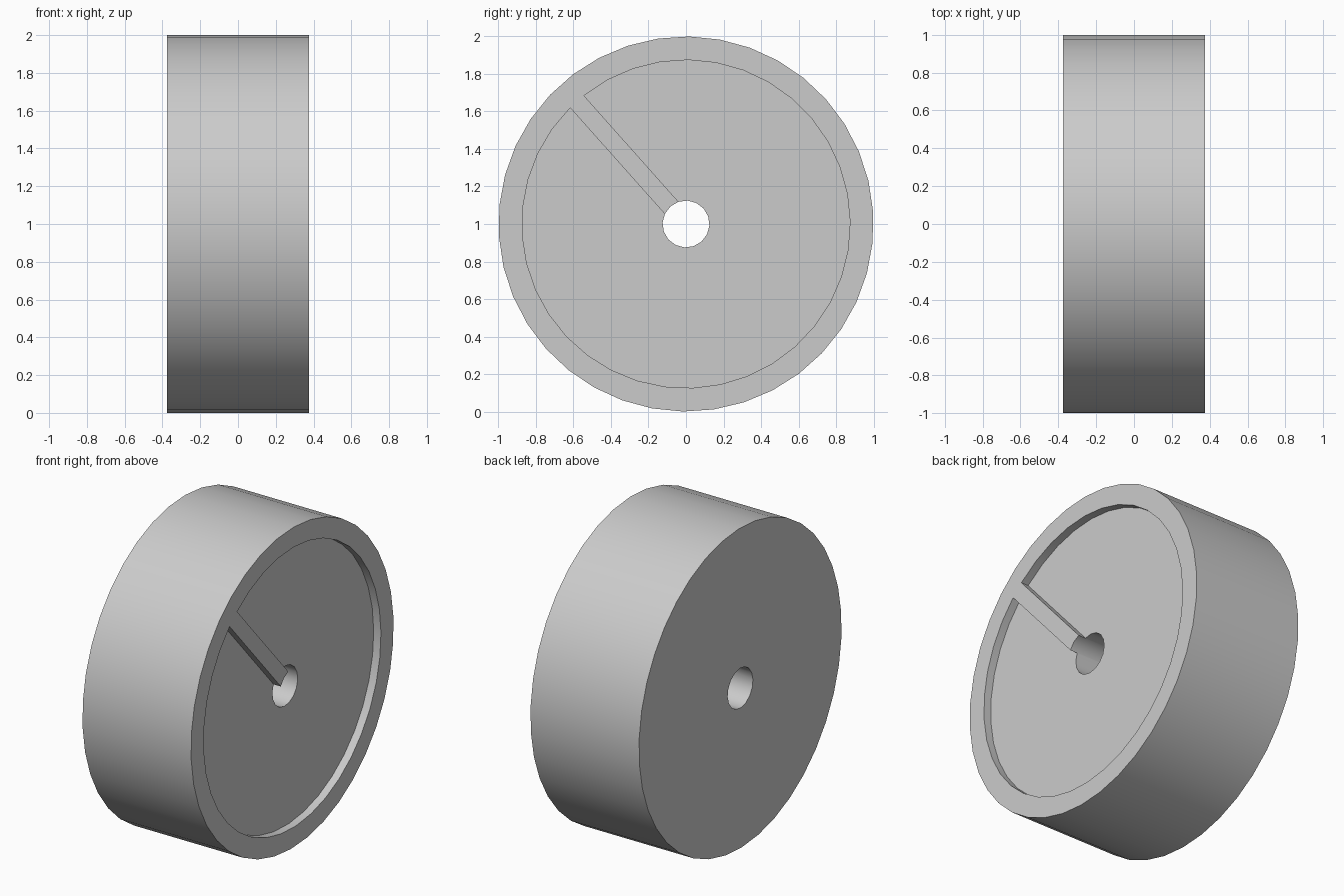
import bpy
import bmesh
from math import radians, sin, cos, asin, sqrt, pi

if "Cube" in bpy.data.objects:
    bpy.data.objects.remove(bpy.data.objects["Cube"], do_unlink=True)

HALF_WIDTH = 0.375
RIM_RADIUS, RECESS_RADIUS, HOLE_RADIUS = 1.0, 0.875, 0.125
RECESS_DEPTH = 0.05
SPOKE_ANGLE = radians(131.7)
SPOKE_HALF = 0.049

grey = bpy.data.materials.new("light_grey")
grey.use_nodes = True
colour = (0.6, 0.6, 0.6, 1)
grey.diffuse_color = colour
grey.node_tree.nodes["Principled BSDF"].inputs["Base Color"].default_value = colour


def prism(name, outline, x0, x1):
    """Extrude a closed (radius, angle) outline along the axle."""
    bm = bmesh.new()
    verts = [bm.verts.new((x0, r * cos(a), r * sin(a) + RIM_RADIUS)) for r, a in outline]
    face = bm.faces.new(verts)
    side = bmesh.ops.extrude_face_region(bm, geom=[face])["geom"]
    moved = [v for v in side if isinstance(v, bmesh.types.BMVert)]
    bmesh.ops.translate(bm, verts=moved, vec=(x1 - x0, 0, 0))
    bmesh.ops.recalc_face_normals(bm, faces=bm.faces)
    mesh = bpy.data.meshes.new(name)
    bm.to_mesh(mesh)
    bm.free()
    mesh.materials.append(grey)
    obj = bpy.data.objects.new(name, mesh)
    bpy.context.collection.objects.link(obj)
    return obj


def circle(radius, sides, start):
    return [(radius, start + 2 * pi * i / sides) for i in range(sides)]


# Solid wheel body
wheel = prism("wheel", circle(RIM_RADIUS, 38, SPOKE_ANGLE + pi / 38),
              -HALF_WIDTH, HALF_WIDTH)

# Axle hole through the middle
hole = prism("axle_hole_cutter", circle(HOLE_RADIUS, 16, SPOKE_ANGLE), -1, 1)

# Shallow recess that leaves the rim and one raised spoke standing
gap = asin(SPOKE_HALF / RECESS_RADIUS)
arc = [(RECESS_RADIUS, SPOKE_ANGLE + gap + (2 * pi - 2 * gap) * i / 36) for i in range(37)]
inner = 0.06
inner_radius = sqrt(inner ** 2 + SPOKE_HALF ** 2)
turn = asin(SPOKE_HALF / inner_radius)
arc += [(inner_radius, SPOKE_ANGLE - turn), (inner_radius, SPOKE_ANGLE + turn)]
recess = prism("recess_cutter", arc, HALF_WIDTH - RECESS_DEPTH, 1)

# Cut, apply and discard the cutters
bpy.context.view_layer.objects.active = wheel
wheel.select_set(True)
for cutter in (recess, hole):
    cutter.hide_render = True
    cut = wheel.modifiers.new(cutter.name, "BOOLEAN")
    cut.operation = "DIFFERENCE"
    cut.solver = "EXACT"
    cut.object = cutter
    bpy.ops.object.modifier_apply(modifier=cut.name)
    bpy.data.objects.remove(cutter, do_unlink=True)

bpy.ops.object.shade_smooth_by_angle(angle=radians(30))
